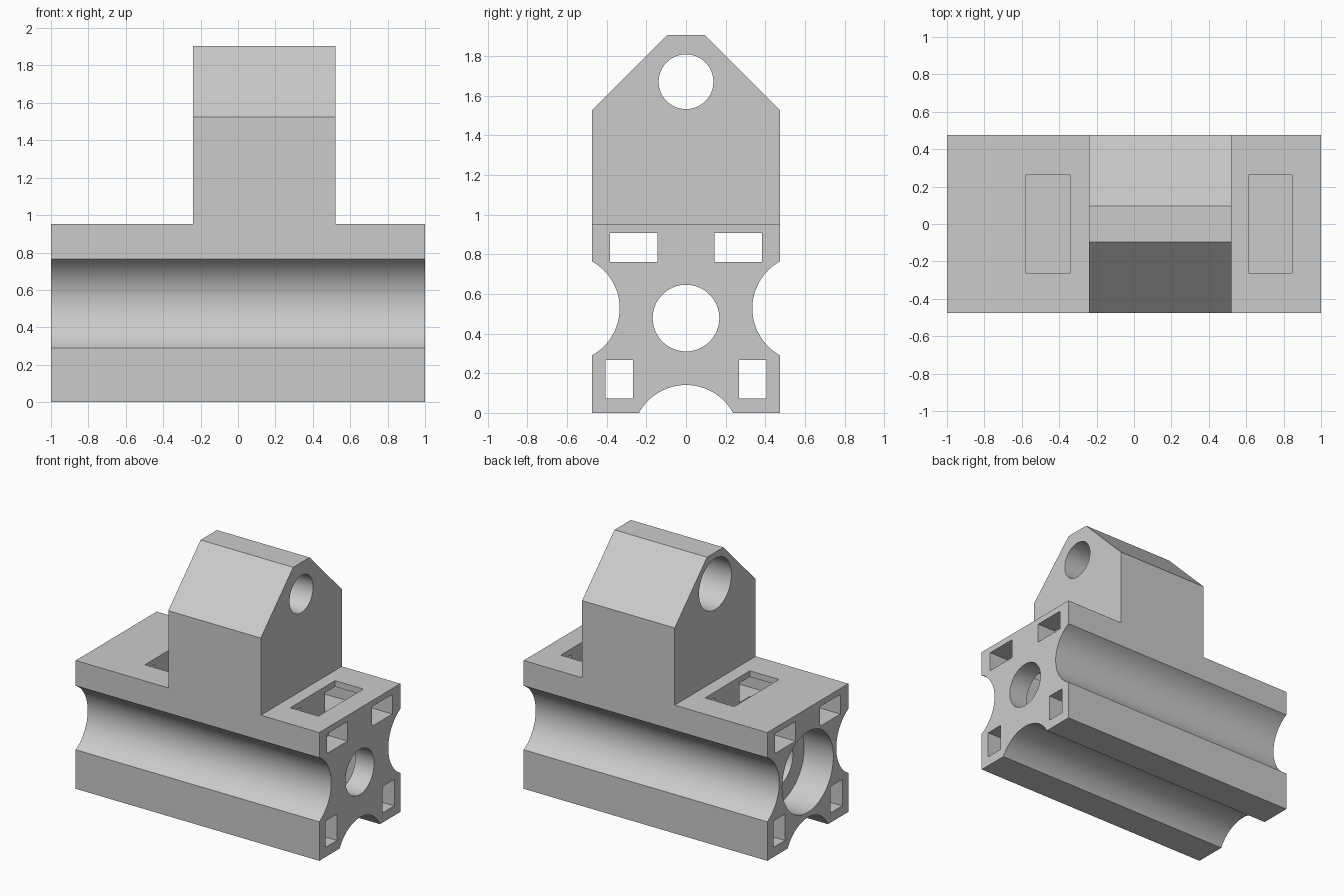
import bpy, bmesh
from math import asin, sin, cos, pi, radians

if "Cube" in bpy.data.objects:
    bpy.data.objects.remove(bpy.data.objects["Cube"], do_unlink=True)

grey = bpy.data.materials.new("plain grey")
grey.use_nodes = True
grey.diffuse_color = (0.6, 0.6, 0.6, 1)
grey.node_tree.nodes["Principled BSDF"].inputs["Base Color"].default_value = (0.6, 0.6, 0.6, 1)

HALF, TOP = 0.475, 0.952      # half width and height of the base


def prism(name, outline, x0, x1):
    """Extrude a (y, z) outline along x."""
    bm = bmesh.new()
    face = bm.faces.new([bm.verts.new((x0, y, z)) for y, z in outline])
    ext = bmesh.ops.extrude_face_region(bm, geom=[face])
    moved = [v for v in ext["geom"] if isinstance(v, bmesh.types.BMVert)]
    bmesh.ops.translate(bm, verts=moved, vec=(x1 - x0, 0, 0))
    bmesh.ops.recalc_face_normals(bm, faces=bm.faces)
    mesh = bpy.data.meshes.new(name)
    bm.to_mesh(mesh)
    bm.free()
    mesh.materials.append(grey)
    obj = bpy.data.objects.new(name, mesh)
    bpy.context.collection.objects.link(obj)
    return obj


def box(name, x0, x1, y0, y1, z0, z1):
    return prism(name, [(y0, z0), (y1, z0), (y1, z1), (y0, z1)], x0, x1)


def bore(name, x0, x1, z, radius, y=0, sides=64):
    ring = [(y + radius * cos(2 * pi * i / sides), z + radius * sin(2 * pi * i / sides))
            for i in range(sides)]
    return prism(name, ring, x0, x1)


def combine(target, tool, operation):
    mod = target.modifiers.new("combine", 'BOOLEAN')
    mod.operation, mod.solver, mod.object = operation, 'EXACT', tool
    bpy.context.view_layer.objects.active = target
    bpy.ops.object.modifier_apply(modifier=mod.name)
    bpy.data.objects.remove(tool, do_unlink=True)


# Base outline with a round groove in the bottom and in each side
R, CHORD, STEPS = 0.271, 0.2375, 24
spread = asin(CHORD / R)
arc = [spread * (2 * i / STEPS - 1) for i in range(STEPS + 1)]
offset = R * cos(spread)
bottom = [(R * sin(a), R * cos(a) - offset) for a in arc]
side = [(HALF + offset - R * cos(a), 0.527 + R * sin(a)) for a in arc]
outline = bottom + [(HALF, 0)] + side + [(HALF, TOP), (-HALF, TOP)]
outline += [(-y, z) for y, z in reversed(side)] + [(-HALF, 0)]
body = prism("carriage_body", outline, -1, 1)

# Tower with sloped shoulders
tower = prism("tower", [(-HALF, 0.9), (HALF, 0.9), (HALF, 1.525), (0.096, 1.905),
                        (-0.096, 1.905), (-HALF, 1.525)], -0.24, 0.52)
combine(body, tower, 'UNION')

# Square channels along the whole length
for s in (-1, 1):
    for a, b, z0, z1 in ((0.143, 0.382, 0.762, 0.907), (0.268, 0.405, 0.072, 0.267)):
        y0, y1 = sorted((s * a, s * b))
        combine(body, box("channel", -1.1, 1.1, y0, y1, z0, z1), 'DIFFERENCE')

# Pockets in the top of the base
for x0, x1 in ((-0.58, -0.34), (0.613, 0.845)):
    combine(body, box("pocket", x0, x1, -0.263, 0.263, 0.22, 1.1), 'DIFFERENCE')

# Stepped round bores through the base and the tower
for x0, x1, z, r in ((-1.1, 1.1, 0.478, 0.168), (-1.1, -0.76, 0.478, 0.3),
                     (-0.4, 0.7, 1.67, 0.138), (-0.4, 0.14, 1.67, 0.19)):
    combine(body, bore("bore", x0, x1, z, r), 'DIFFERENCE')

# Merge flat regions and smooth the round surfaces
bm = bmesh.new()
bm.from_mesh(body.data)
bmesh.ops.dissolve_limit(bm, angle_limit=radians(0.5), verts=bm.verts, edges=bm.edges)
bm.to_mesh(body.data)
bm.free()
bpy.ops.object.select_all(action='DESELECT')
body.select_set(True)
bpy.context.view_layer.objects.active = body
bpy.ops.object.shade_smooth_by_angle(angle=radians(30))
